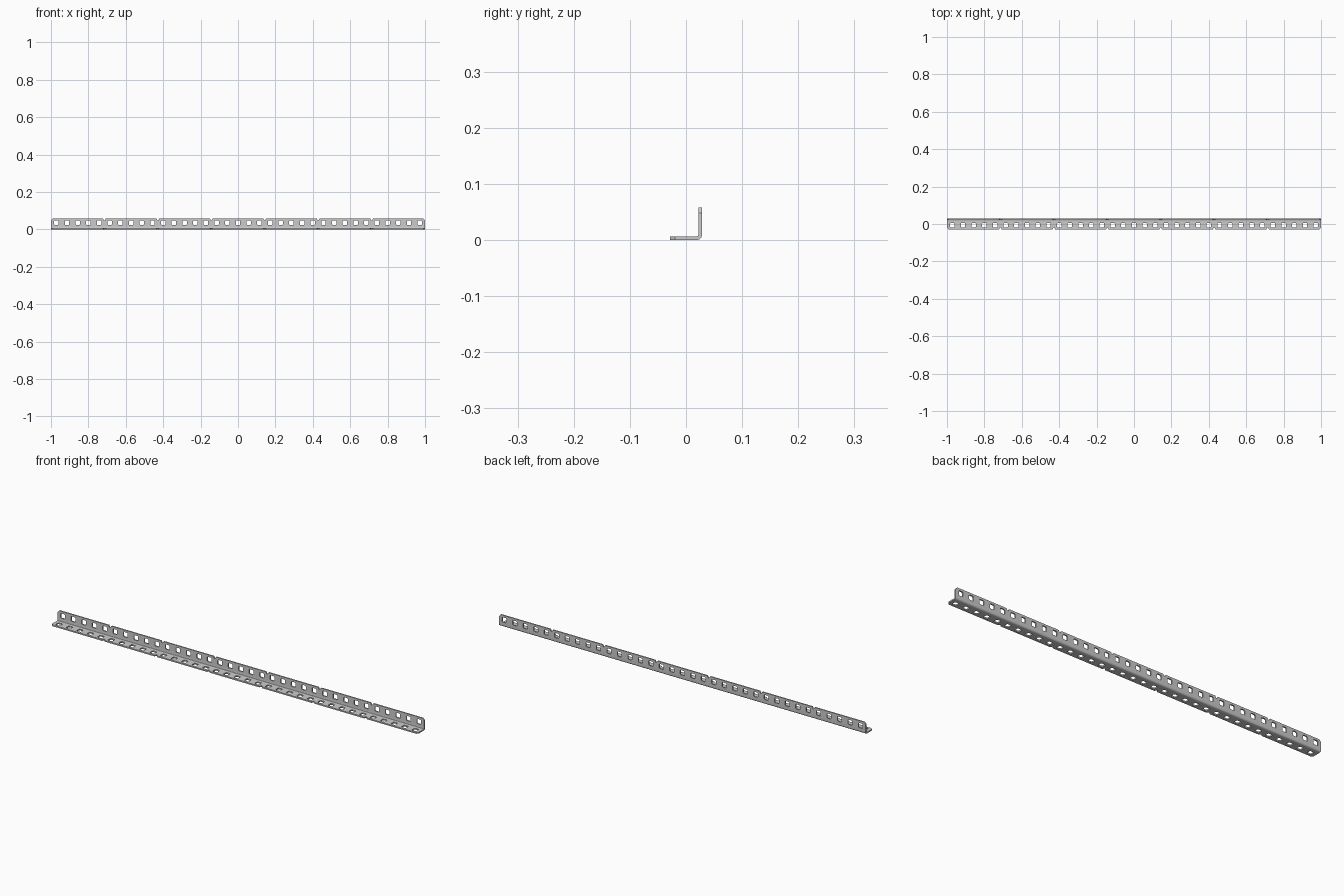
import bpy, bmesh, math

if "Cube" in bpy.data.objects:
    bpy.data.objects.remove(bpy.data.objects["Cube"])

N = 35                    # holes per flange
P = 2 / N                 # hole pitch
T = 0.0065                # sheet thickness
Y0, Y1, H = -0.0285, 0.0285, 0.0575
HOLE = 0.0118             # half width of a hole
CUT = 0.009               # corner chamfer and notch depth


def prism(bm, pts, vec):
    """Extrude a closed 3D outline along vec."""
    f = bm.faces.new([bm.verts.new(p) for p in pts])
    r = bmesh.ops.extrude_face_region(bm, geom=[f])
    bmesh.ops.translate(bm, vec=vec, verts=[v for v in r["geom"] if isinstance(v, bmesh.types.BMVert)])


def finish(bm, name):
    bmesh.ops.recalc_face_normals(bm, faces=bm.faces)
    me = bpy.data.meshes.new(name)
    bm.to_mesh(me)
    bm.free()
    ob = bpy.data.objects.new(name, me)
    bpy.context.collection.objects.link(ob)
    return ob


def arc(cy, cz, r, a0, a1, n=6):
    return [(cy + r * math.cos(math.radians(a0 + (a1 - a0) * i / n)),
             cz + r * math.sin(math.radians(a0 + (a1 - a0) * i / n))) for i in range(n + 1)]


# Bent L profile swept along x
ro, ri = 0.0095, 0.003
cy, cz = Y1 - ro, ro
prof = [(Y0, 0)] + arc(cy, cz, ro, -90, 0) + [(Y1, H), (Y1 - T, H)] + arc(cy, cz, ri, 0, -90) + [(Y0, T)]
bm = bmesh.new()
prism(bm, [(-1, y, z) for y, z in prof], (2, 0, 0))
angle = finish(bm, "perforated_angle")


# Outlines in (x, distance from bend edge) shared by both flanges
def hole_outline(x):
    c, h = 0.003, HOLE
    d = 0.035
    return [(x + h, d - h + c), (x + h, d + h - c), (x + h - c, d + h), (x - h + c, d + h),
            (x - h, d + h - c), (x - h, d - h + c), (x - h + c, d - h), (x + h - c, d - h)]


W = Y1 - Y0
e = 0.002
outlines = [hole_outline(-1 + P * (i + 0.5)) for i in range(N)]
for k in range(1, 7):     # notch after every five holes
    x = -1 + k * 5 * P
    outlines.append([(x - 0.002, W - CUT), (x + 0.002, W - CUT), (x + 0.0085, W + e), (x - 0.0085, W + e)])
for s in (-1, 1):         # clipped end corners
    outlines.append([(s * (1 + e), W - CUT - e), (s * (1 + e), W + e), (s * (1 - CUT - e), W + e)])

# Cutter for the upright and the lower flange
bm = bmesh.new()
for o in outlines:
    prism(bm, [(x, Y1 - T - 0.002, d) for x, d in o], (0, T + 0.01, 0))
    prism(bm, [(x, Y1 - d, -0.005) for x, d in o], (0, 0, T + 0.007))
cutter = finish(bm, "hole_cutter")
cutter.hide_render = True

mod = angle.modifiers.new("holes", "BOOLEAN")
mod.operation = "DIFFERENCE"
mod.solver = "EXACT"
mod.object = cutter
bpy.context.view_layer.objects.active = angle
angle.select_set(True)
bpy.ops.object.modifier_apply(modifier=mod.name)
bpy.data.objects.remove(cutter)
bpy.ops.object.shade_smooth_by_angle(angle=math.radians(30))
